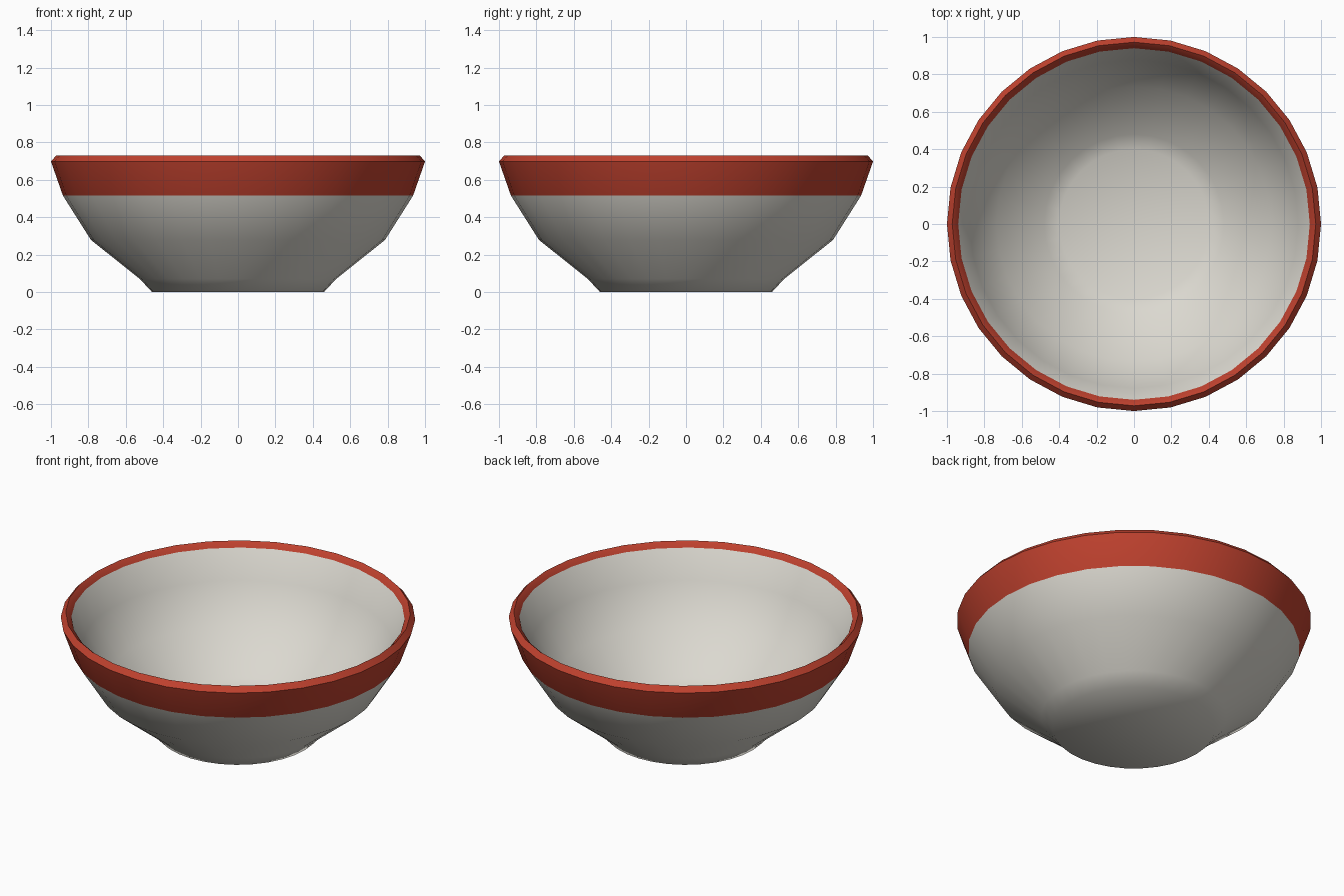
import bpy
import bmesh
import math
from mathutils import Vector

cube = bpy.data.objects.get("Cube")
if cube:
    bpy.data.objects.remove(cube, do_unlink=True)


def make_material(name, rgb):
    mat = bpy.data.materials.new(name)
    mat.use_nodes = True
    color = (*rgb, 1.0)
    mat.diffuse_color = color
    bsdf = next(n for n in mat.node_tree.nodes if n.type == 'BSDF_PRINCIPLED')
    bsdf.inputs["Base Color"].default_value = color
    return mat


SIDES = 32
BAND_BOTTOM = 0.515
RIM_INNER = 0.94

# Half section (radius, height): underside, outer wall, rim, inner wall, floor
outer = [(0, 0), (0.46, 0), (0.525, 0.07), (0.786, 0.278), (0.936, BAND_BOTTOM), (1, 0.698)]
rim = [(0.972, 0.73), (RIM_INNER, 0.70)]
inner = [(0.878, 0.525), (0.735, 0.31), (0.48, 0.11), (0.40, 0.07), (0, 0.06)]
profile = outer + rim + inner

# Spin the section into a closed bowl
bm = bmesh.new()
verts = [bm.verts.new((r, 0, z)) for r, z in profile]
edges = [bm.edges.new(pair) for pair in zip(verts, verts[1:])]
bmesh.ops.spin(bm, geom=verts + edges, cent=(0, 0, 0), axis=(0, 0, 1),
               angle=math.tau, steps=SIDES, use_merge=True)
bmesh.ops.remove_doubles(bm, verts=bm.verts, dist=0.0001)
bmesh.ops.recalc_face_normals(bm, faces=bm.faces)

# Red on the outer band and over the lip
for face in bm.faces:
    center = face.calc_center_median()
    radius = Vector(center.xy).length
    on_band = face.normal.xy.dot(center.xy) > 0 and center.z > BAND_BOTTOM
    on_lip = center.z > 0.7 and radius > RIM_INNER
    face.material_index = int(on_band or on_lip)

mesh = bpy.data.meshes.new("bowl")
bm.to_mesh(mesh)
bm.free()
mesh.materials.append(make_material("warm white", (0.71, 0.69, 0.63)))
mesh.materials.append(make_material("brick red", (0.53, 0.054, 0.028)))

bowl = bpy.data.objects.new("bowl", mesh)
bpy.context.collection.objects.link(bowl)
bpy.context.view_layer.objects.active = bowl
bowl.select_set(True)
bpy.ops.object.shade_smooth_by_angle(angle=math.radians(60))
